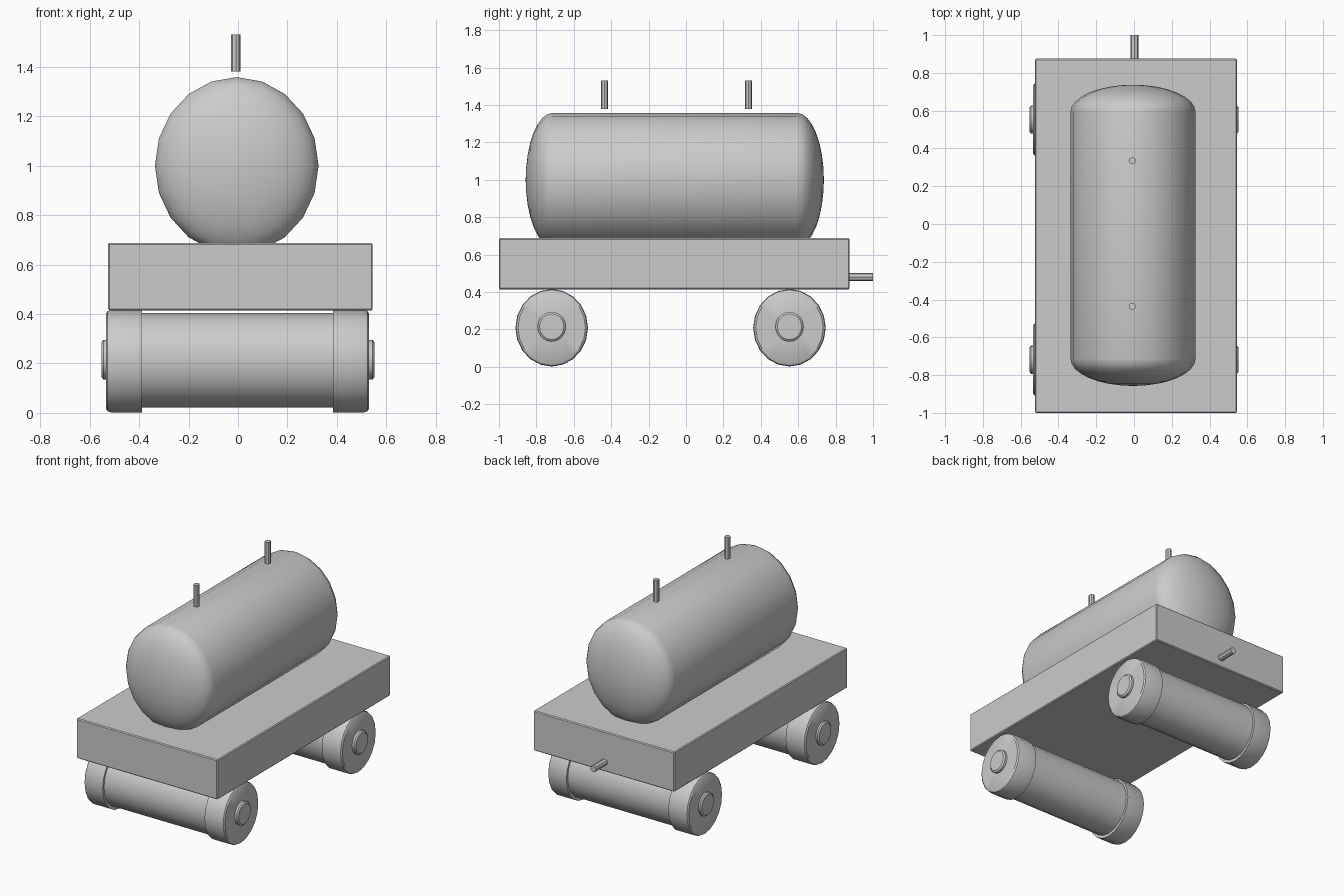
import bpy, bmesh
from math import cos, sin, pi, radians

if "Cube" in bpy.data.objects:
    bpy.data.objects.remove(bpy.data.objects["Cube"])


def finish(name, bm, angle=35):
    bmesh.ops.recalc_face_normals(bm, faces=bm.faces)
    mesh = bpy.data.meshes.new(name)
    bm.to_mesh(mesh)
    bm.free()
    ob = bpy.data.objects.new(name, mesh)
    bpy.context.collection.objects.link(ob)
    bpy.ops.object.select_all(action='DESELECT')
    ob.select_set(True)
    bpy.context.view_layer.objects.active = ob
    bpy.ops.object.shade_smooth_by_angle(angle=radians(angle))
    return ob


def lathe(name, profile, place, sides):
    """Sweep (radius, along) pairs; place(c, s, along) gives the 3D point."""
    bm = bmesh.new()
    rings = []
    for r, a in profile:
        rings.append([bm.verts.new(place(r * cos(2 * pi * i / sides),
                                         r * sin(2 * pi * i / sides), a))
                      for i in range(sides)])
    for p, q in zip(rings, rings[1:]):
        for i in range(sides):
            j = (i + 1) % sides
            bm.faces.new((p[i], p[j], q[j], q[i]))
    bm.faces.new(rings[0])
    bm.faces.new(rings[-1])
    return finish(name, bm)


# Deck: slab with a slight edge bevel
bm = bmesh.new()
bmesh.ops.create_cube(bm, size=1)
for v in bm.verts:
    v.co.x = 0.01 + v.co.x * 1.07
    v.co.y = -0.0625 + v.co.y * 1.875
    v.co.z = 0.5515 + v.co.z * 0.273
bmesh.ops.bevel(bm, geom=bm.edges[:], offset=0.006, segments=1, affect='EDGES')
finish("deck", bm, 20)

# Tank: slightly oval cylinder with domed ends
dome = [(cos(t * pi / 16), 0.144 * sin(t * pi / 16)) for t in range(8)]
dome.append((0.03, 0.144))
tank = [(r, -0.713 - d) for r, d in reversed(dome)]
tank += [(r, 0.593 + d) for r, d in dome]
lathe("tank", tank, lambda c, s, a: (-0.005 + 0.331 * c, a, 1.0 + 0.358 * s), 20)

# Valve pegs above the tank
for name, y in (("front_valve", -0.436), ("rear_valve", 0.335)):
    lathe(name, [(0.019, 1.38), (0.019, 1.53)],
          lambda c, s, a, y=y: (-0.009 + c, y + s, a), 8)

# Coupling rod at the back of the deck
lathe("coupling_rod", [(0.022, 0.86), (0.022, 1.0)],
      lambda c, s, a: (0.003 + c, a, 0.481 + s), 8)

# Running gear: wide axle drum, two tyres and two hub caps at each end
tyre = [(0.9, 0.386), (1.0, 0.386), (1.0, 0.512), (0.98, 0.525),
        (0.93, 0.532), (0.3, 0.532)]
hub = [(0.075, 0.525), (0.075, 0.545), (0.065, 0.553)]
for end, y in (("front", -0.718), ("rear", 0.553)):
    lathe(end + "_axle", [(0.92, -0.4), (0.92, 0.4)],
          lambda c, s, a: (a - 0.002, y + 0.194 * c, 0.213 + 0.207 * s), 20)
    for side, d in (("left", -1), ("right", 1)):
        lathe(f"{end}_{side}_tyre", tyre,
              lambda c, s, a: (d * a - 0.002, y + 0.194 * c, 0.209 + 0.207 * s), 20)
        lathe(f"{end}_{side}_hub", hub,
              lambda c, s, a: (d * a, y + c, 0.215 + 1.06 * s), 20)
